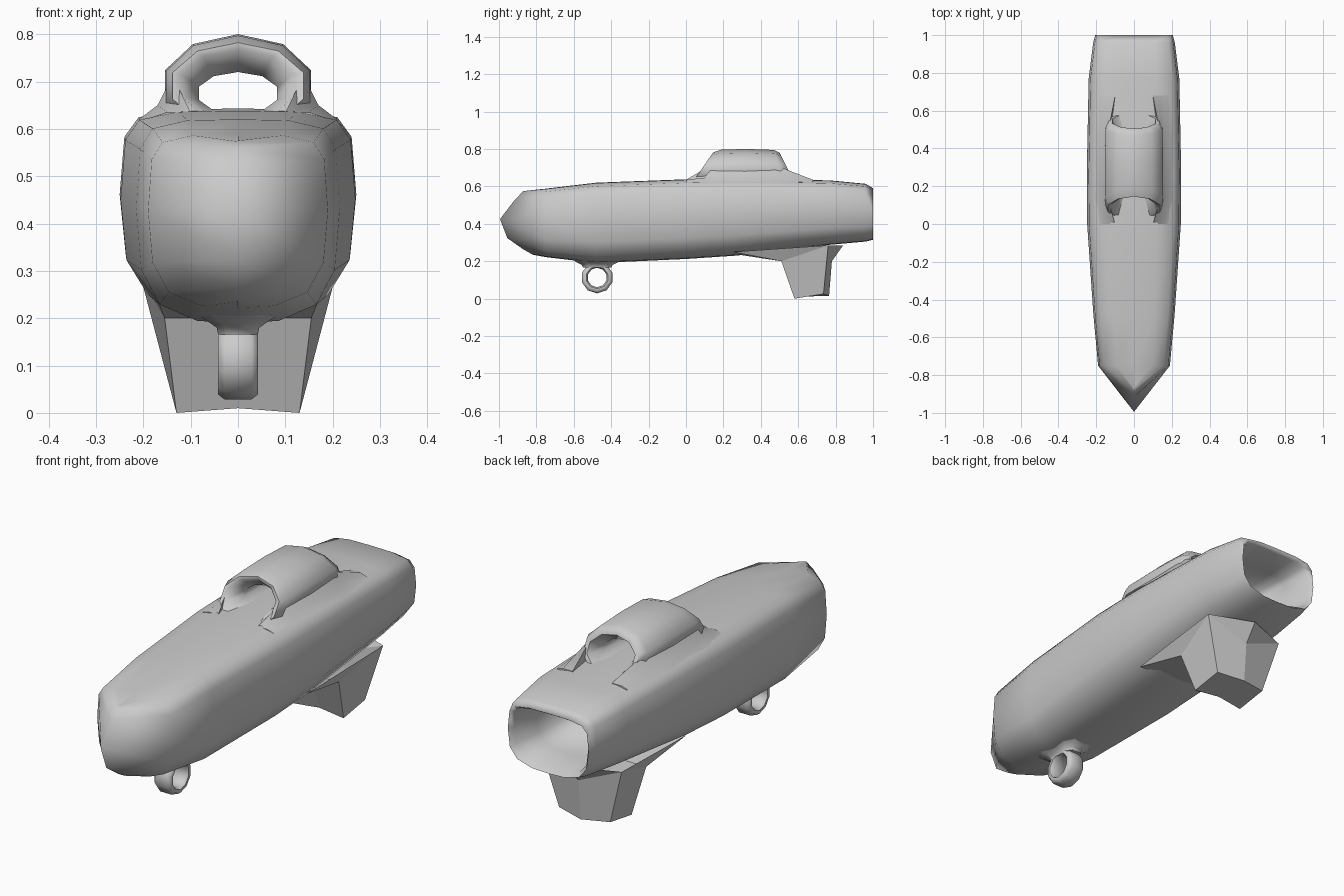
import bpy, bmesh, math

if "Cube" in bpy.data.objects:
    bpy.data.objects.remove(bpy.data.objects["Cube"])


def finish(name, bm, smooth=None):
    bmesh.ops.remove_doubles(bm, verts=bm.verts, dist=0.0005)
    bmesh.ops.recalc_face_normals(bm, faces=bm.faces)
    me = bpy.data.meshes.new(name)
    bm.to_mesh(me)
    bm.free()
    ob = bpy.data.objects.new(name, me)
    bpy.context.collection.objects.link(ob)
    if smooth:
        bpy.ops.object.select_all(action='DESELECT')
        ob.select_set(True)
        bpy.context.view_layer.objects.active = ob
        bpy.ops.object.shade_smooth_by_angle(angle=math.radians(smooth))
    return ob


def loft(name, rings, closed=False, cap=(False, False), smooth=None):
    bm = bmesh.new()
    rows = [[bm.verts.new(p) for p in r] for r in rings]
    n = len(rows[0])
    pairs = list(zip(rows, rows[1:])) + ([(rows[-1], rows[0])] if closed else [])
    for a, b in pairs:
        for i in range(n):
            j = (i + 1) % n
            bm.faces.new((a[i], a[j], b[j], b[i]))
    for flag, r in zip(cap, (rows[0], rows[-1])):
        if flag:
            bm.faces.new(r)
    return finish(name, bm, smooth)


# Hull: one half cross-section, mirrored and scaled along the length
HALF = [(0, 1), (.5, .995), (.84, .955), (.96, .855), (1, .56),
        (.95, .26), (.77, .09), (.4, .01), (0, 0)]
SECTION = HALF + [(-x, z) for x, z in HALF[-2:0:-1]]


def hull_ring(y, w, zb, zt):
    return [(x * w, y, zb + u * (zt - zb)) for x, u in SECTION]


def nose_y(z):
    pts = [(.235, -.82), (.31, -.95), (.44, -1.0), (.575, -.87)]
    for (z0, y0), (z1, y1) in zip(pts, pts[1:]):
        if z <= z1 + 1e-6:
            return y0 + (y1 - y0) * (z - z0) / (z1 - z0)
    return pts[-1][1]


nose = [(x, nose_y(z), z) for x, _, z in hull_ring(0, 0, .235, .575)]
stations = [(-.75, .19, .222, .588), (-.48, .215, .19, .62), (0, .248, .212, .638),
            (.27, .25, .23, .643), (.77, .24, .288, .632), (.96, .216, .305, .614),
            (1.0, .205, .315, .59),
            # hollow tail
            (.98, .19, .33, .578), (.85, .165, .35, .56), (.6, .12, .38, .53)]
loft("hull", [nose] + [hull_ring(*s) for s in stations], cap=(False, True), smooth=120)


# Top tunnel: flared outer shell running through the mouths into a narrow bore
def arch_ring(w, z0, z1, y0, y1, n=10):
    out = []
    for i in range(n):
        a = 2 * math.pi * i / n + math.pi / 2
        t = (math.sin(a) + 1) / 2
        out.append((w * math.cos(a), y0 + (y1 - y0) * t, z0 + (z1 - z0) * t))
    return out


loft("top_tunnel", [
    arch_ring(.145, .60, .782, .02, .145),
    arch_ring(.16, .58, .797, .06, .19),
    arch_ring(.162, .58, .80, .3, .33),
    arch_ring(.158, .58, .795, .54, .47),
    arch_ring(.14, .60, .78, .59, .50),
    arch_ring(.12, .615, .762, .585, .505),
    arch_ring(.087, .63, .72, .48, .45),
    arch_ring(.087, .63, .72, .15, .2),
    arch_ring(.125, .615, .768, .03, .145),
], closed=True, smooth=60)

# Sloping skirts blending the tunnel sides into the hull
for side, label in ((1, "right"), (-1, "left")):
    prof = [(.138, .712), (.17, .65), (.212, .618), (.12, .60)]
    ends = [(.10, .635), (.15, .635), (.18, .625), (.10, .60)]
    loft(label + "_tunnel_skirt",
         [[(side * x, y, z) for x, z in p]
          for y, p in ((0, ends), (.13, prof), (.48, prof), (.68, ends))],
         cap=(True, True), smooth=60)

# Front eyelet, a ten-sided ring with its hole running sideways
CY, CZ = -.475, .113
rings = []
for i in range(10):
    a = 2 * math.pi * (i + .5) / 10
    rings.append([(x, CY + r * math.cos(a), CZ + r * math.sin(a)) for x, r in
                  ((-.028, .085), (.028, .085), (.042, .074), (.042, .06),
                   (.028, .052), (-.028, .052), (-.042, .06), (-.042, .074))])
loft("eyelet_ring", rings, closed=True, smooth=60)


# Eyelet neck, flaring up into the hull
def oval(hx, hy, z):
    return [(hx * sx, CY + hy * sy, z) for sx, sy in
            ((1, .6), (.6, 1), (-.6, 1), (-1, .6), (-1, -.6), (-.6, -1), (.6, -1), (1, -.6))]


loft("eyelet_neck", [oval(.042, .076, .166), oval(.045, .082, .18),
                     oval(.065, .11, .194), oval(.1, .14, .215)],
     cap=(True, True), smooth=60)

# Rear keel: a wide flat-faced block under the tail, half modelled and mirrored
V = [(0, .59, .01), (.13, .58, 0), (.13, .735, .025), (0, .765, .015),   # bottom
     (0, .51, .2), (.155, .51, .2), (.205, .76, .285),                   # upper corners
     (0, .78, .2), (0, .84, .285), (.175, .25, .25), (0, .25, .24)]
F = [(0, 1, 2, 3), (0, 4, 5, 1), (1, 5, 6, 2), (2, 6, 7, 3), (6, 8, 7),
     (5, 9, 6), (4, 10, 9, 5)]
bm = bmesh.new()
for s in (1, -1):
    vs = [bm.verts.new((s * x, y, z)) for x, y, z in V]
    for f in F:
        bm.faces.new([vs[i] for i in f])
finish("rear_keel", bm)
